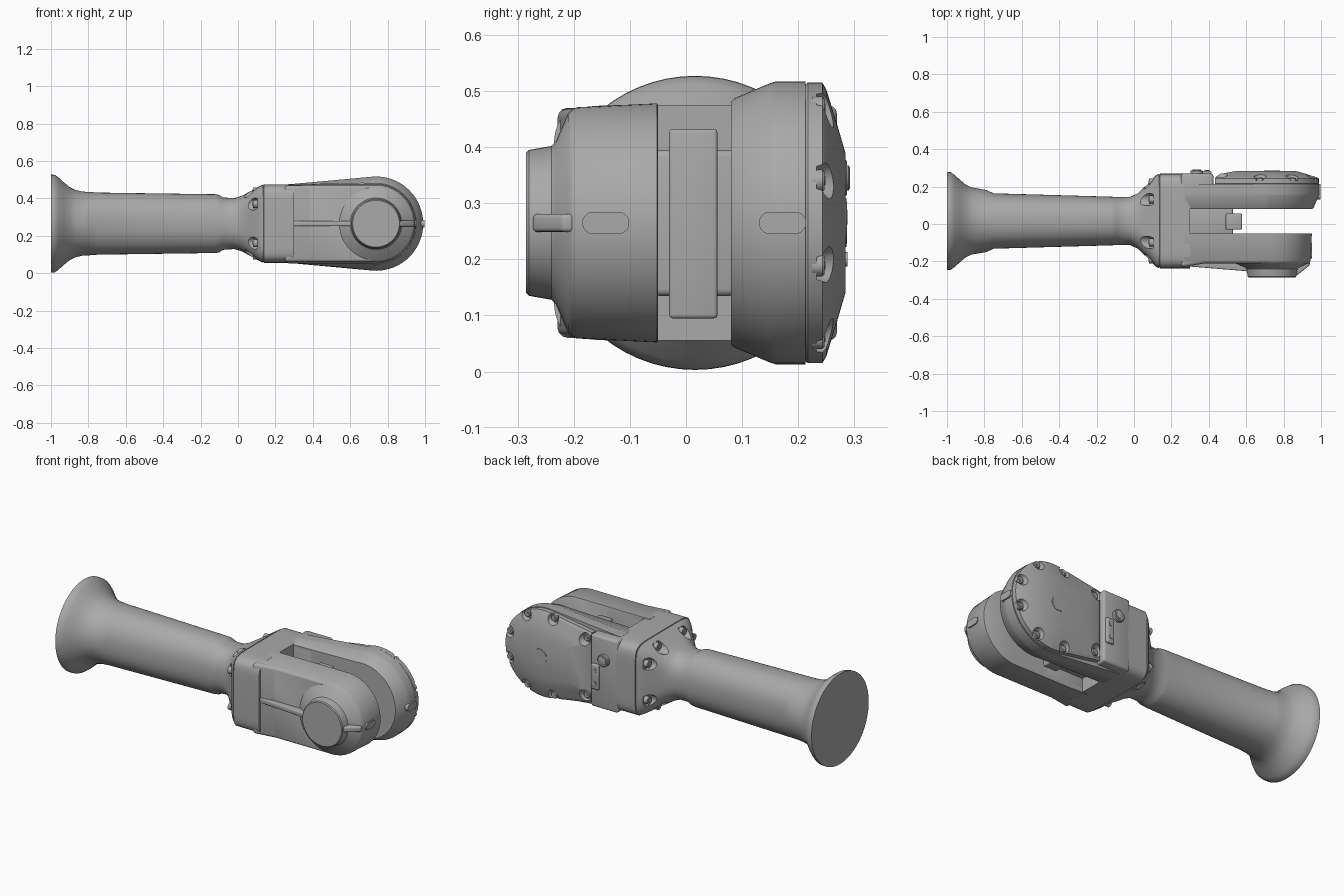
import bpy
import bmesh
from math import sin, cos, pi, radians, copysign

old = bpy.data.objects.get("Cube")
if old:
    bpy.data.objects.remove(old)

grey = bpy.data.materials.new("machined grey")
grey.use_nodes = True
TONE = (0.4, 0.4, 0.4, 1)
grey.diffuse_color = TONE
grey.node_tree.nodes["Principled BSDF"].inputs["Base Color"].default_value = TONE

CY, CZ = 0.016, 0.265     # axis of the handle
JX = 0.738                # joint axis


def select(ob):
    bpy.ops.object.select_all(action='DESELECT')
    ob.select_set(True)
    bpy.context.view_layer.objects.active = ob


def apply(ob, kind, **settings):
    mod = ob.modifiers.new(kind.title(), kind)
    for key, value in settings.items():
        setattr(mod, key, value)
    select(ob)
    bpy.ops.object.modifier_apply(modifier=mod.name)


def loft(name, rings, bevel=0.0, angle=35):
    """Skin closed rings of equal size and cap both ends."""
    bm = bmesh.new()
    loops = [[bm.verts.new(p) for p in ring] for ring in rings]
    n = len(loops[0])
    for a, b in zip(loops, loops[1:]):
        for i in range(n):
            j = (i + 1) % n
            bm.faces.new((a[i], a[j], b[j], b[i]))
    bm.faces.new(loops[0])
    bm.faces.new(loops[-1])
    bmesh.ops.recalc_face_normals(bm, faces=bm.faces)
    mesh = bpy.data.meshes.new(name)
    bm.to_mesh(mesh)
    bm.free()
    mesh.materials.append(grey)
    ob = bpy.data.objects.new(name, mesh)
    bpy.context.collection.objects.link(ob)
    if bevel:
        apply(ob, 'BEVEL', width=bevel, segments=3, limit_method='ANGLE')
    select(ob)
    bpy.ops.object.shade_smooth_by_angle(angle=radians(angle))
    return ob


def oval(x, hy, hz, power, n=64):
    """Superellipse section across the handle axis."""
    def bend(v):
        return copysign(abs(v) ** (2 / power), v)
    return [(x, CY + hy * bend(cos(t)), CZ + hz * bend(sin(t)))
            for t in (2 * pi * i / n for i in range(n))]


def tongue(y, r, x0, h, sweep=90, n=48):
    """Round end about the joint with a straight end at x0."""
    arc = [radians(-sweep + 2 * sweep * i / n) for i in range(n + 1)]
    pts = [(JX + r * cos(t), y, CZ + r * sin(t)) for t in arc]
    return pts + [(x0, y, CZ + h), (x0, y, CZ - h)]


def disc(name, layers, x=JX, z=CZ, n=48):
    """Turned part about a y axis, layers of (y, radius)."""
    return loft(name, [[(x + r * cos(2 * pi * i / n), y, z + r * sin(2 * pi * i / n))
                        for i in range(n)] for y, r in layers])


def rod(name, x0, x1, r, y, z, n=24):
    return loft(name, [[(x, y + r * cos(2 * pi * i / n), z + r * sin(2 * pi * i / n))
                        for i in range(n)] for x in (x0, x1)])


def box(name, x, y, z, bevel=0.0):
    return loft(name, [[(a, y[0], z[0]), (a, y[1], z[0]), (a, y[1], z[1]), (a, y[0], z[1])]
                       for a in x], bevel)


def prism(name, outline, half, bevel=0.0):
    return loft(name, [[(x, y, CZ + s * half) for x, y in outline] for s in (-1, 1)], bevel)


def cut(target, cutters):
    for c in cutters:
        apply(target, 'BOOLEAN', operation='DIFFERENCE', object=c, solver='EXACT')
        bpy.data.objects.remove(c)
    select(target)
    bpy.ops.object.shade_smooth_by_angle(angle=radians(35))


# Handle with flared foot, stepped neck and shoulder
handle = loft("handle", [oval(*s) for s in (
    (-1, .262, .262, 2), (-.98, .261, .261, 2), (-.96, .247, .247, 2),
    (-.93, .22, .22, 2), (-.9, .195, .195, 2), (-.87, .18, .18, 2),
    (-.83, .173, .171, 2), (-.79, .166, .169, 2), (-.75, .148, .166, 2.3),
    (-.12, .13, .157, 2.3), (-.1, .129, .153, 2.3), (-.08, .128, .14, 2.3),
    (-.02, .129, .136, 2.4), (.02, .148, .148, 2.8), (.07, .195, .175, 4),
    (.12, .246, .203, 6), (.133, .252, .209, 7))])

# Bolt pockets round the shoulder
spots = [(sy * y, sz * z) for y, z in ((.115, .172), (.205, .105))
         for sy in (-1, 1) for sz in (-1, 1)]
cut(handle, [rod("pocket_cutter", -.05, .105, .033, CY + y, CZ + z) for y, z in spots])
for y, z in spots:
    rod("shoulder_bolt", .08, .11, .021, CY + y, CZ + z)
    rod("bolt_socket", .077, .081, .011, CY + y, CZ + z, 6)

# Fork base with a fine seam against the handle
loft("fork_base", [oval(*s) for s in (
    (.13, .247, .205, 7), (.137, .247, .205, 7), (.138, .253, .21, 8), (.3, .253, .21, 8))])
box("back_block", (.25, .425), (.08, .269), (.056, .474), .014)
prism("front_shoulder", [(.25, -.05), (.55, -.05), (.55, -.2), (.4, -.207), (.25, -.232)], .205, .018)

# Front arm, its domed hub and the pointer rib
loft("front_arm", [tongue(*s) for s in (
    (-.05, .21, .27, .21), (-.052, .213, .27, .212), (-.195, .206, .27, .206),
    (-.205, .2, .27, .2), (-.21, .193, .27, .19))])
disc("front_hub", [(-.19, .205), (-.2, .204), (-.21, .196), (-.232, .145), (-.24, .137),
                   (-.28, .13), (-.285, .125)])
prism("rib", [(.27, -.2), (.27, -.225), (.6, -.252), (.64, -.274), (.64, -.2)], .014, .006)
prism("pointer", [(.84, -.2), (.84, -.275), (.875, -.272), (.94, -.22), (.94, -.2)], .016, .007)

# Back arm housing
loft("back_arm", [tongue(*s) for s in (
    (.08, .216, .27, .205, 98), (.086, .222, .27, .209, 98), (.15, .249, .27, .21, 98),
    (.16, .252, .27, .21, 98), (.213, .252, .27, .21, 98))])

# Scalloped cover plate with its screws
cover = loft("cover", [tongue(*s) for s in (
    (.212, .246, .435, .2, 98), (.217, .25, .432, .203, 98), (.243, .25, .432, .203, 98),
    (.25, .238, .436, .19, 98), (.268, .18, .46, .14, 98), (.284, .125, .55, .1, 98))], angle=25)
ring = [(JX + .232 * cos(radians(a)), CZ + .232 * sin(radians(a)))
        for d in (19, 62, 106) for a in (d, -d)]
ring += [(.465, CZ + .165), (.465, CZ - .165)]
cut(cover, [disc("scallop_cutter", [(.233, .027), (.3, .046)], x, z, 20) for x, z in ring])
for x, z in ring:
    disc("cover_screw", [(.225, .02), (.243, .02), (.247, .016)], x, z, 20)
    disc("screw_socket", [(.246, .009), (.249, .009)], x, z, 6)
disc("cover_badge", [(.28, .043), (.286, .043), (.286, .038), (.2865, .038)])

# Button and latch plate on the back
disc("button_ring", [(.26, .034), (.283, .034), (.287, .03)], .335, .345, 32)
disc("button", [(.28, .022), (.29, .022), (.292, .018)], .335, .345, 32)
box("latch_plate", (.365, .415), (.26, .284), (.165, .31), .008)
for z in (.2, .275):
    disc("latch_screw", [(.28, .013), (.288, .013)], .39, z, 16)

# Web and stop plate inside the fork
box("web", (.28, .53), (-.06, .09), (.135, .395), .012)
box("stop_plate", (.49, .577), (-.03, .056), (.095, .432), .006)

# Pill shaped index marks on the arm tips
for name, y, tip in (("front_index", -.143, .953), ("back_index", .172, .998)):
    pill = [(y + copysign(.022, cos(t)) + .02 * cos(t), CZ + .02 * sin(t))
            for t in (2 * pi * (i + .5) / 24 for i in range(24))]
    loft(name, [[(x, a, b) for a, b in pill] for x in (tip - .03, tip)])
